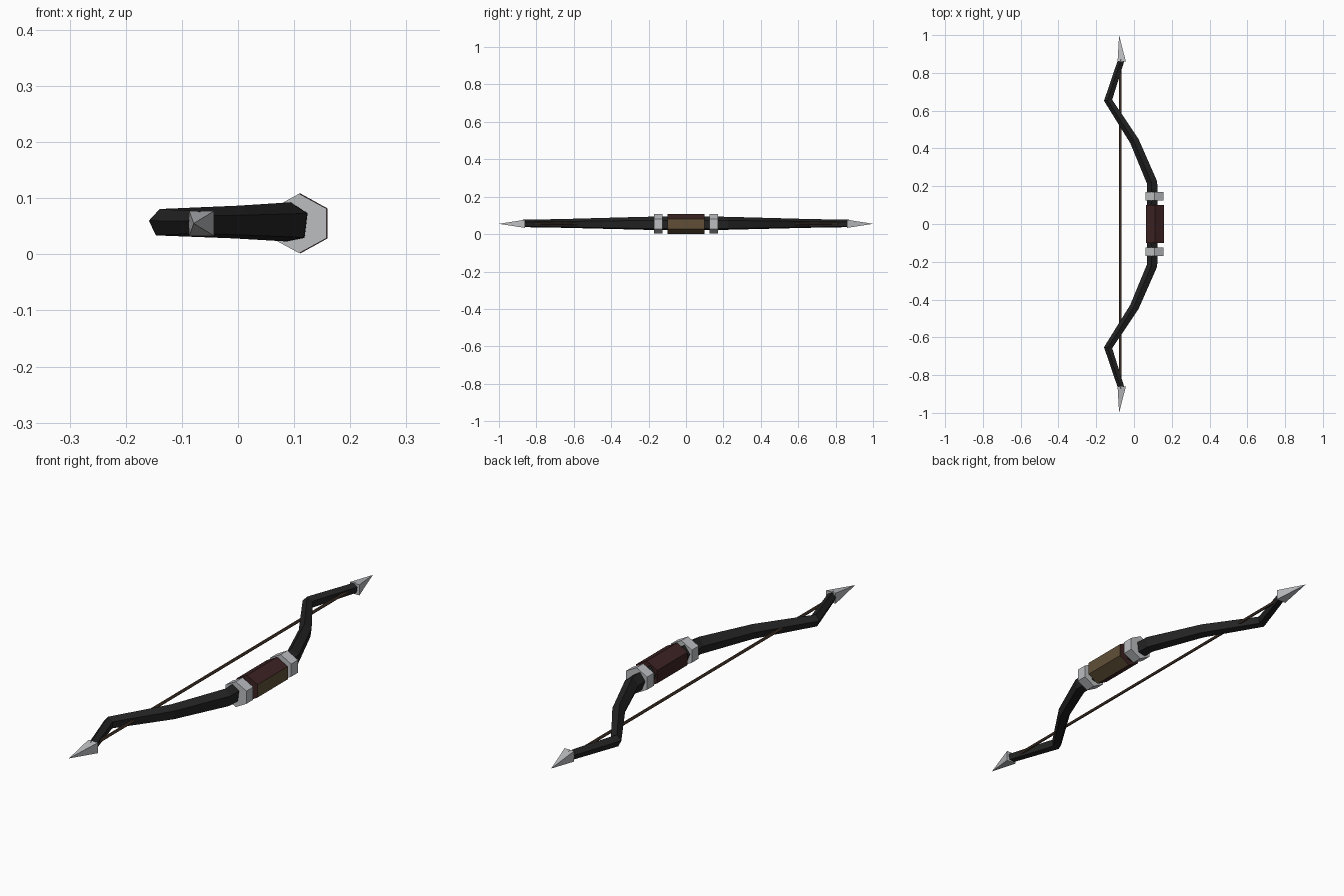
import bpy, bmesh, math
from mathutils import Vector

if "Cube" in bpy.data.objects:
    bpy.data.objects.remove(bpy.data.objects["Cube"])

def material(name, r, g, b):
    m = bpy.data.materials.new(name)
    m.diffuse_color = (r, g, b, 1)
    m.use_nodes = True
    m.node_tree.nodes["Principled BSDF"].inputs["Base Color"].default_value = m.diffuse_color
    return m

BLACK = material("black_wood", 0.016, 0.017, 0.016)
STEEL = material("steel", 0.50, 0.51, 0.53)
RED = material("dark_red_leather", 0.045, 0.016, 0.016)
OLIVE = material("olive_leather", 0.115, 0.078, 0.038)
CORD = material("brown_cord", 0.075, 0.045, 0.028)
ZC = 0.055

def finish(name, bm, *mats):
    bmesh.ops.recalc_face_normals(bm, faces=bm.faces)
    me = bpy.data.meshes.new(name)
    bm.to_mesh(me)
    bm.free()
    for m in mats:
        me.materials.append(m)
    ob = bpy.data.objects.new(name, me)
    bpy.context.collection.objects.link(ob)
    return ob

def loft(rings):
    bm = bmesh.new()
    vs = [[bm.verts.new(p) for p in r] for r in rings]
    n = len(vs[0])
    for a, b in zip(vs, vs[1:]):
        for i in range(n):
            j = (i + 1) % n
            bm.faces.new((a[i], a[j], b[j], b[i]))
    bm.faces.new(vs[0])
    bm.faces.new(vs[-1])
    return bm

def prism(cx, cz, rx, rz, y0, y1, n, rot):
    angs = [math.radians(rot + 360 * i / n) for i in range(n)]
    return loft([[(cx + rx * math.cos(a), y, cz + rz * math.sin(a)) for a in angs]
                 for y in (y0, y1)])

# five-sided bow stave along a mirrored path: x, y, in-plane radius, height radius
half = [(0.10, 0.0, 0.031, 0.040), (0.097, 0.22, 0.029, 0.037), (0.003, 0.44, 0.026, 0.031),
        (-0.136, 0.655, 0.021, 0.025), (-0.066, 0.87, 0.018, 0.021)]
path = [(x, -y, a, b) for x, y, a, b in reversed(half[1:])] + half
rings = []
for i, (x, y, a, b) in enumerate(path):
    p = Vector((x, y))
    t0 = (p - Vector(path[i - 1][:2])).normalized() if i else None
    t1 = (Vector(path[i + 1][:2]) - p).normalized() if i < len(path) - 1 else None
    t = ((t0 or t1) + (t1 or t0)).normalized()
    side = Vector((t.y, -t.x)) / t.dot(t0 or t1)
    ring = []
    for k in range(5):
        ang = math.radians(27 + 72 * k)
        q = p + side * a * math.cos(ang)
        ring.append((q.x, q.y, ZC + 0.001 + b * math.sin(ang)))
    rings.append(ring)
finish("bow_stave", loft(rings), BLACK)

# hexagonal grip, olive on the outward face
grip = prism(0.111, ZC, 0.056, 0.0535, -0.10, 0.10, 6, 30)
grip.normal_update()
bmesh.ops.recalc_face_normals(grip, faces=grip.faces)
for f in grip.faces:
    if f.normal.x > 0.9 or (f.normal.x > 0.2 and f.normal.z < -0.2):
        f.material_index = 1
finish("grip", grip, RED, OLIVE)

for s, tag in ((1, "back"), (-1, "front")):
    # metal band beside the grip
    finish("band_" + tag, prism(0.109, ZC, 0.056, 0.053, s * 0.125, s * 0.17, 6, 30), STEEL)
    # four-sided spike on the limb end
    bm = bmesh.new()
    base = [bm.verts.new((x, s * 0.86, z)) for x, z in
            ((-0.087, 0.033), (-0.043, 0.033), (-0.043, 0.077), (-0.087, 0.077))]
    apex = bm.verts.new((-0.079, s * 1.0, ZC))
    bm.faces.new(base)
    for i in range(4):
        bm.faces.new((base[i], base[(i + 1) % 4], apex))
    finish("spike_" + tag, bm, STEEL)

# bowstring
finish("bowstring", prism(-0.073, ZC, 0.006, 0.006, -0.86, 0.86, 6, 0), CORD)
